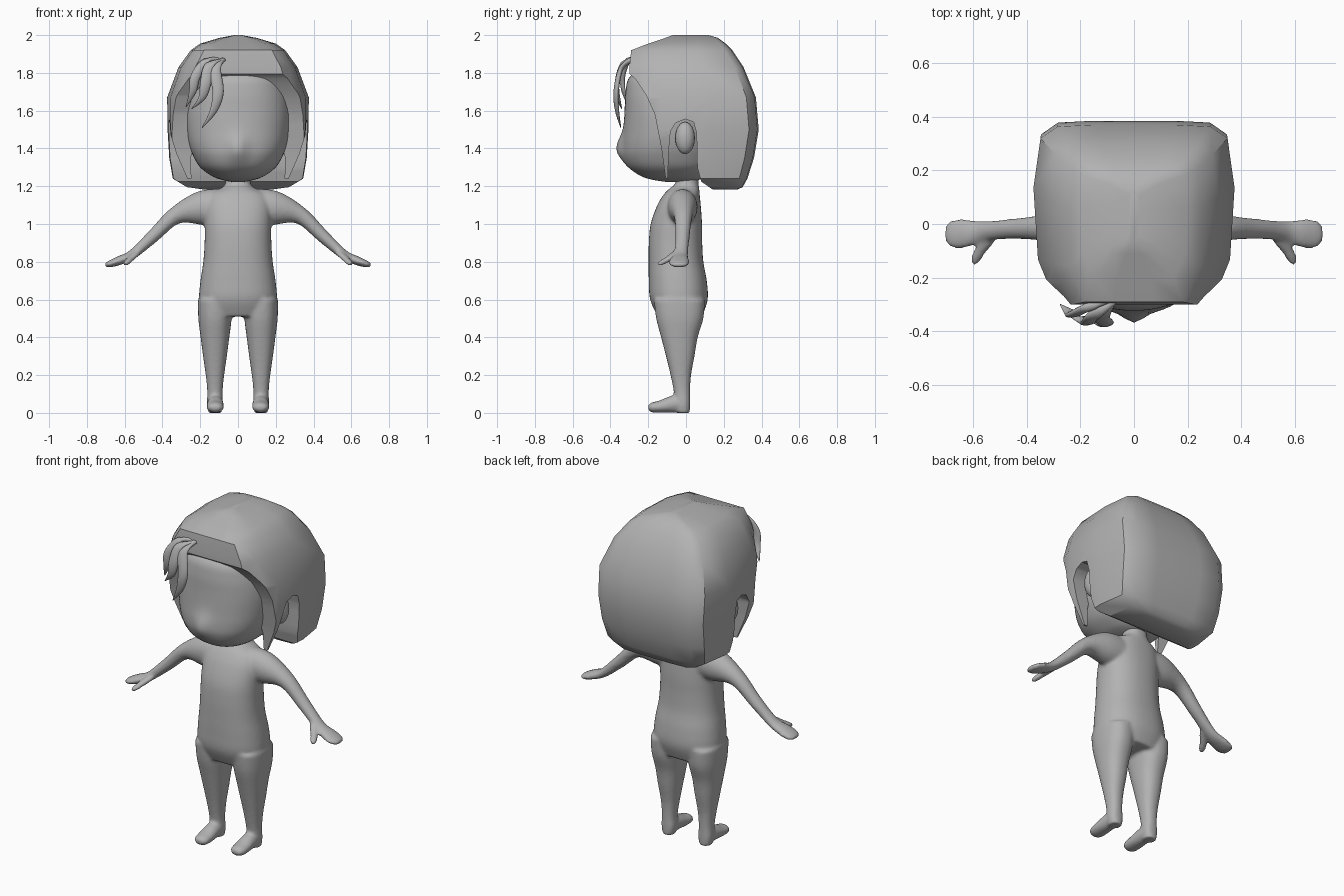
import bpy, bmesh, math
from mathutils import Vector

if "Cube" in bpy.data.objects:
    bpy.data.objects.remove(bpy.data.objects["Cube"])

grey = bpy.data.materials.new("plain_grey")
grey.diffuse_color = (0.45, 0.45, 0.45, 1)
grey.use_nodes = True
grey.node_tree.nodes["Principled BSDF"].inputs["Base Color"].default_value = grey.diffuse_color


def add_rings(bm, rings):
    """Bridge closed rings of points and cap both ends."""
    vs = [[bm.verts.new(p) for p in r] for r in rings]
    n = len(vs[0])
    for a, b in zip(vs, vs[1:]):
        for i in range(n):
            j = (i + 1) % n
            bm.faces.new((a[i], a[j], b[j], b[i]))
    bm.faces.new(vs[0][::-1])
    bm.faces.new(vs[-1])


def finish(bm, name):
    bmesh.ops.recalc_face_normals(bm, faces=bm.faces)
    me = bpy.data.meshes.new(name)
    bm.to_mesh(me)
    bm.free()
    me.materials.append(grey)
    me.shade_smooth()
    ob = bpy.data.objects.new(name, me)
    bpy.context.collection.objects.link(ob)
    return ob


def spline(rows, steps=5):
    """Catmull-Rom through rows of numbers."""
    out = []
    for i in range(len(rows) - 1):
        p = [rows[max(0, i - 1)], rows[i], rows[i + 1], rows[min(len(rows) - 1, i + 2)]]
        for s in range(steps):
            t = s / steps
            out.append([0.5 * (2 * b + (c - a) * t + (2 * a - 5 * b + 4 * c - d) * t * t
                               + (3 * b - a - 3 * c + d) * t ** 3) for a, b, c, d in zip(*p)])
    return out + [list(rows[-1])]


def oval(n=40, e=2.3):
    pts = []
    for i in range(n):
        c, s = math.cos(2 * math.pi * i / n), math.sin(2 * math.pi * i / n)
        pts.append((math.copysign(abs(c) ** (2 / e), c), math.copysign(abs(s) ** (2 / e), s)))
    return pts


def stack(bm, rows, cx=0, shape=None):
    """Horizontal slices: z, half width, front y, back y (optional x centre offset)."""
    shape = shape or oval()
    add_rings(bm, [[(cx + u * hx, (yf + yb) / 2 + v * (yb - yf) / 2, z) for u, v in shape]
                   for z, hx, yf, yb in rows])


def tube(bm, rows, ref, sx=1, n=20):
    """Swept oval: x, y, z, radius along ref, radius across."""
    rows = spline([(r[0] * sx, *r[1:]) for r in rows])
    pts = [Vector(r[:3]) for r in rows]
    rings = []
    for i, r in enumerate(rows):
        t = (pts[min(i + 1, len(pts) - 1)] - pts[max(i - 1, 0)]).normalized()
        side = Vector(ref)
        side = (side - t * side.dot(t)).normalized()
        up = t.cross(side)
        rings.append([pts[i] + side * (u * r[3]) + up * (v * r[4]) for u, v in oval(n, 2)])
    add_rings(bm, rings)


def bake(ob):
    dg = bpy.context.evaluated_depsgraph_get()
    ob.data = bpy.data.meshes.new_from_object(ob.evaluated_get(dg))
    ob.modifiers.clear()


# body: torso, legs, feet, arms and hands fused into one smooth skin
bm = bmesh.new()
stack(bm, spline([(.51, .185, -.15, .085), (.6, .206, -.19, .115), (.7, .199, -.197, .11),
                  (.8, .184, -.198, .092), (.9, .177, -.197, .086), (1.0, .176, -.187, .085),
                  (1.1, .175, -.152, .078), (1.16, .15, -.115, .072), (1.19, .09, -.085, .07),
                  (1.22, .066, -.055, .066), (1.32, .066, -.055, .066)]))
for sx in (1, -1):
    stack(bm, spline([(.0, .036, -.05, .02), (.05, .042, -.055, .022), (.12, .041, -.066, .022),
                      (.2, .049, -.082, .027), (.3, .063, -.106, .045), (.4, .076, -.132, .062),
                      (.5, .088, -.158, .092), (.6, .09, -.17, .1)]), cx=.122 * sx)
    # foot
    tube(bm, [(.12, .015, .045, .036, .044), (.12, -.06, .047, .043, .047), (.12, -.13, .034, .047, .034),
              (.12, -.18, .028, .042, .027), (.12, -.2, .025, .022, .014)], (1, 0, 0), sx)
    # arm and hand
    tube(bm, [(.05, -.02, 1.09, .08, .095), (.19, -.018, 1.085, .078, .092), (.33, -.015, 1.045, .05, .047),
              (.45, -.018, .935, .038, .035), (.56, -.027, .838, .038, .026), (.63, -.035, .806, .054, .024),
              (.68, -.037, .788, .052, .018), (.703, -.037, .782, .03, .01)], (0, 1, 0), sx)
    # thumb
    tube(bm, [(.53, -.05, .85, .016, .02), (.57, -.095, .815, .016, .022), (.59, -.13, .795, .014, .02),
              (.60, -.15, .785, .008, .01)], (0, 0, 1), sx)
body = finish(bm, "body")
m = body.modifiers.new("fuse", 'REMESH')
m.mode, m.voxel_size, m.use_smooth_shade = 'VOXEL', .009, True
m = body.modifiers.new("soften", 'SMOOTH')
m.factor, m.iterations = .5, 8
bake(body)
body.data.shade_smooth()

# head with a small pointed nose
bm = bmesh.new()
stack(bm, spline([(1.222, .03, -.1, .03), (1.235, .09, -.18, .07), (1.255, .14, -.24, .1), (1.3, .2, -.3, .14),
                  (1.36, .237, -.33, .16), (1.42, .26, -.335, .17), (1.5, .275, -.33, .18),
                  (1.6, .28, -.325, .18), (1.7, .265, -.32, .17), (1.78, .23, -.297, .14),
                  (1.85, .13, -.2, .08)]), shape=oval(64, 2.25))
for v in bm.verts:
    if v.co.y < -.15:
        v.co.y -= .033 * math.exp(-(v.co.x / .045) ** 2 - ((v.co.z - 1.4) / .075) ** 2)
finish(bm, "head")

# ears
for sx, side in ((1, "left"), (-1, "right")):
    bm = bmesh.new()
    bmesh.ops.create_uvsphere(bm, u_segments=20, v_segments=12, radius=1)
    for v in bm.verts:
        v.co = (sx * .285 + v.co.x * .045, -.005 + v.co.y * .052, 1.455 + v.co.z * .085)
    finish(bm, side + "_ear")

# hair: boxy faceted cap
half = [(.4, 1), (.76, .98), (.93, .85), (1, .3), (.955, -.5), (.86, -.76), (.72, -1), (.3, -1)]
outline = half + [(-u, v) for u, v in reversed(half)]
bm = bmesh.new()
stack(bm, [(1.182, .18, -.2, .27), (1.195, .27, -.22, .3), (1.24, .345, -.25, .325), (1.35, .364, -.3, .36),
           (1.5, .373, -.3, .385), (1.67, .375, -.3, .37), (1.83, .315, -.3, .305),
           (1.92, .25, -.29, .245), (1.955, .2, -.2, .21), (1.985, .1, -.11, .17),
           (2.0, .02, -.07, .12)], shape=outline)
hair = finish(bm, "hair")


def cut(profile, axis, lo, hi):
    """Subtract a prism from the hair: profile is (y,z) along x or (x,z) along y."""
    bm = bmesh.new()
    add_rings(bm, [[(d, u, z) if axis == 'x' else (u, d, z) for u, z in profile] for d in (lo, hi)])
    bmesh.ops.triangulate(bm, faces=bm.faces)
    tool = finish(bm, "hair_cutter")
    tool.hide_render = True
    m = hair.modifiers.new("cut", 'BOOLEAN')
    m.operation, m.solver, m.object = 'DIFFERENCE', 'EXACT', tool
    bake(hair)
    bpy.data.objects.remove(tool)


# face opening, side locks and ear notch in side profile
cut([(-.7, 1.0), (-.7, 1.795), (-.3, 1.795), (-.27, 1.77), (-.21, 1.68), (-.165, 1.58), (-.13, 1.4),
     (-.108, 1.24), (-.097, 1.24), (-.09, 1.4), (-.082, 1.49), (-.055, 1.535), (-.005, 1.555),
     (.04, 1.54), (.056, 1.48), (.06, 1.3), (.08, 1.225), (.16, 1.17), (.16, 1.0)], 'x', -.7, .7)
# space between the locks
cut([(-.24, 1.0), (.24, 1.0), (.25, 1.35), (.2, 1.57), (-.2, 1.57), (-.25, 1.35)], 'y', -.7, .03)
# taper of the lock tips
for s in (1, -1):
    cut([(s * .6, 1.0), (s * .265, 1.0), (s * .268, 1.24), (s * .325, 1.37), (s * .375, 1.53),
         (s * .6, 1.53)], 'y', -.7, 0)
bpy.ops.object.select_all(action='DESELECT')
hair.select_set(True)
bpy.context.view_layer.objects.active = hair
bpy.ops.object.shade_smooth_by_angle(angle=math.radians(38))

# loose fringe strands
strands = [
    [(-.08, -.29, 1.87, .012, .012), (-.12, -.345, 1.82, .03, .013), (-.105, -.37, 1.7, .03, .014),
     (-.13, -.365, 1.6, .02, .01), (-.19, -.345, 1.51, .002, .002)],
    [(-.07, -.29, 1.87, .008, .01), (-.15, -.34, 1.84, .025, .012), (-.17, -.365, 1.75, .03, .012),
     (-.19, -.36, 1.67, .02, .01), (-.245, -.34, 1.61, .002, .002)],
    [(-.08, -.28, 1.87, .008, .01), (-.17, -.31, 1.86, .02, .014), (-.225, -.335, 1.78, .026, .013),
     (-.24, -.33, 1.7, .02, .01), (-.275, -.3, 1.62, .002, .002)],
]
for i, rows in enumerate(strands):
    bm = bmesh.new()
    tube(bm, rows, (1, .15, .3), n=12)
    finish(bm, "fringe_strand_%d" % (i + 1))
